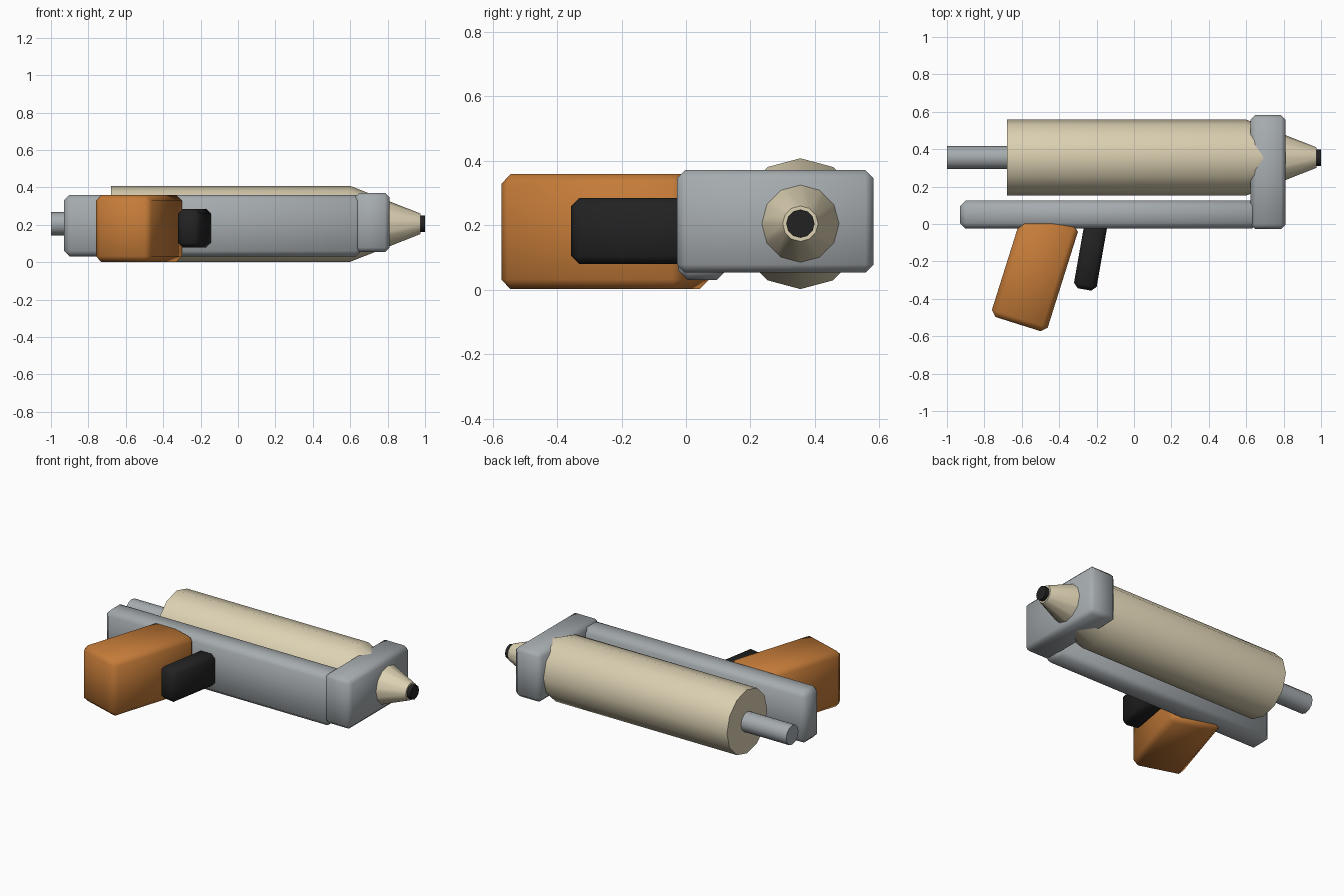
import bpy, bmesh, math
from mathutils import Vector

old = bpy.data.objects.get("Cube")
if old:
    bpy.data.objects.remove(old, do_unlink=True)


def material(name, rgb):
    m = bpy.data.materials.new(name)
    m.use_nodes = True
    m.diffuse_color = (*rgb, 1)
    bsdf = next(n for n in m.node_tree.nodes if n.type == 'BSDF_PRINCIPLED')
    bsdf.inputs["Base Color"].default_value = (*rgb, 1)
    return m


GREY = material("metal grey", (0.38, 0.41, 0.43))
CREAM = material("cream", (0.72, 0.64, 0.45))
ORANGE = material("grip orange", (0.56, 0.20, 0.04))
BLACK = material("black", (0.016, 0.016, 0.016))


def finish(name, bm, mat, smooth_angle):
    bmesh.ops.recalc_face_normals(bm, faces=bm.faces)
    mesh = bpy.data.meshes.new(name)
    bm.to_mesh(mesh)
    bm.free()
    mesh.materials.append(mat)
    ob = bpy.data.objects.new(name, mesh)
    bpy.context.collection.objects.link(ob)
    bpy.ops.object.select_all(action='DESELECT')
    ob.select_set(True)
    bpy.context.view_layer.objects.active = ob
    bpy.ops.object.shade_smooth_by_angle(angle=math.radians(smooth_angle))
    return ob


def chamfered_box(name, centre, size, mat, chamfer, turn=0):
    """Box with single chamfers and soft shading, turned about z in degrees."""
    bm = bmesh.new()
    bmesh.ops.create_cube(bm, size=1)
    bmesh.ops.scale(bm, vec=size, verts=bm.verts)
    bmesh.ops.bevel(bm, geom=bm.edges[:], offset=chamfer, segments=1,
                    affect='EDGES', profile=0.5)
    ob = finish(name, bm, mat, 60)
    ob.location = centre
    ob.rotation_euler.z = math.radians(turn)
    return ob


def lathe_x(name, profile, mat, sides=12):
    """Closed solid turned about the barrel axis from (x, radius) points."""
    bm = bmesh.new()
    rings = []
    for x, r in profile:
        rings.append([bm.verts.new((x, r * math.sin(a), r * math.cos(a)))
                      for a in (math.tau * i / sides for i in range(sides))])
    for a, b in zip(rings, rings[1:]):
        for i in range(sides):
            j = (i + 1) % sides
            bm.faces.new((a[i], a[j], b[j], b[i]))
    bm.faces.new(rings[0])
    bm.faces.new(rings[-1])
    ob = finish(name, bm, mat, 40)
    ob.location = Vector((0, 0.355, 0.205))
    return ob


# Frame and front holder
chamfered_box("body_rail", (-0.135, 0.05, 0.195), (1.59, 0.15, 0.33), GREY, 0.03)
chamfered_box("front_bracket", (0.717, 0.277, 0.212), (0.187, 0.61, 0.318), GREY, 0.025)

# Cartridge with its tapered nozzle, tip and plunger rod
lathe_x("cartridge", [(-0.68, 0.203), (0.6, 0.203), (0.975, 0.055)], CREAM)
lathe_x("nozzle_tip", [(0.93, 0.044), (1.0, 0.044)], BLACK)
lathe_x("plunger_rod", [(-1.0, 0.062), (-0.6, 0.062)], GREY)

# Handle and trigger
chamfered_box("grip", (-0.53, -0.251, 0.18), (0.313, 0.596, 0.357), ORANGE, 0.03, -17.5)
chamfered_box("trigger", (-0.229, -0.148, 0.182), (0.123, 0.41, 0.205), BLACK, 0.025, -10)
